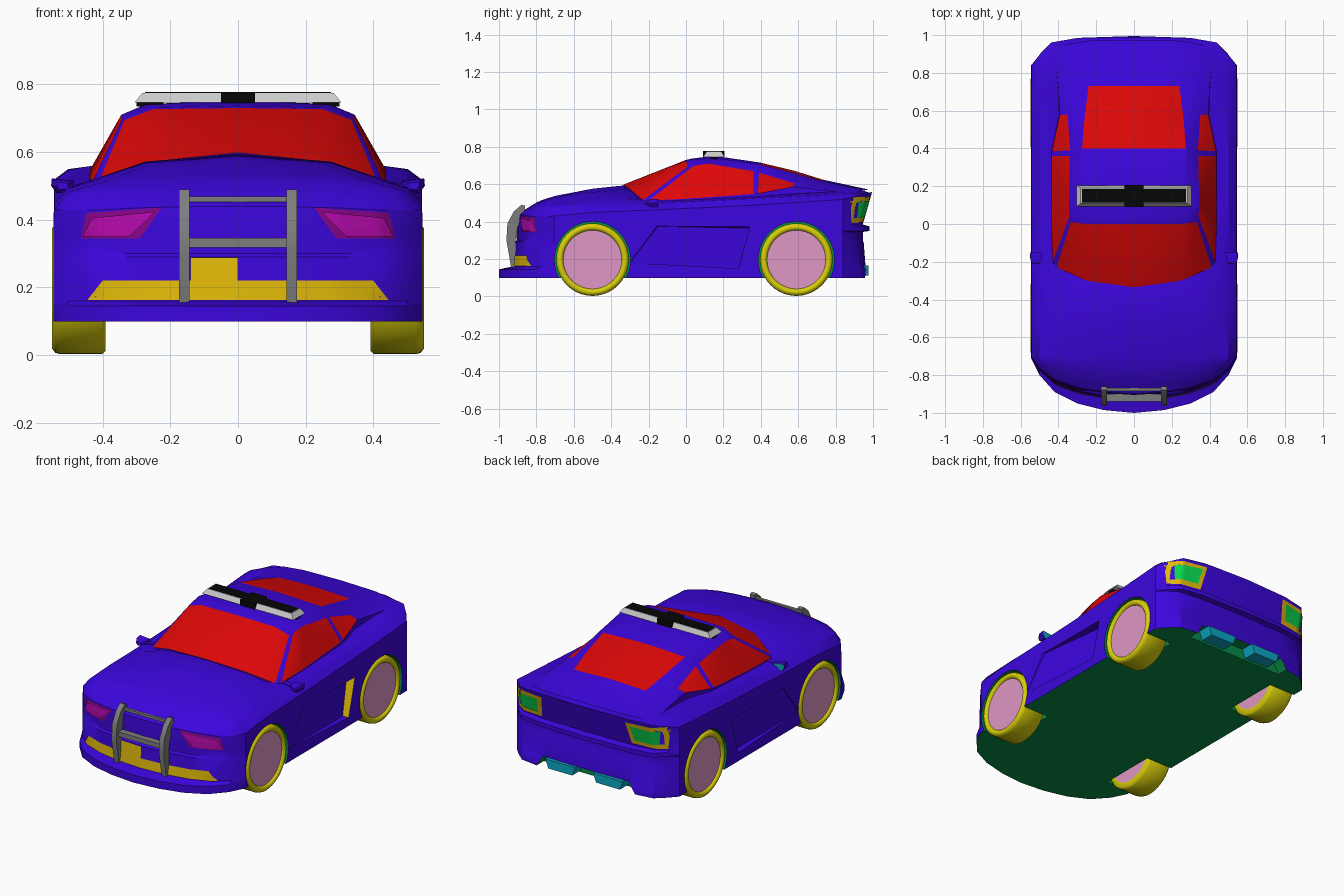
import bpy, bmesh, math
from mathutils import Vector
from mathutils.bvhtree import BVHTree

if "Cube" in bpy.data.objects:
    bpy.data.objects.remove(bpy.data.objects["Cube"])


def mat(name, rgb):
    m = bpy.data.materials.new(name)
    m.diffuse_color = (*[(c / 255) ** 2.2 for c in rgb], 1)
    m.use_nodes = True
    m.node_tree.nodes["Principled BSDF"].inputs["Base Color"].default_value = m.diffuse_color
    return m


PAINT, GLASS = mat("paint", (62, 14, 220)), mat("glass", (222, 16, 16))
FLOOR, TRIM = mat("underbody", (14, 140, 72)), mat("trim", (225, 185, 18))
TYRE, RIM = mat("tyre", (215, 205, 18)), mat("rim", (222, 150, 195))
LAMP, LENS = mat("headlamp", (180, 18, 170)), mat("tail_lens", (18, 215, 80))
TEAL, BLACK = mat("teal", (20, 165, 195)), mat("black", (14, 14, 14))
STEEL, SILVER = mat("steel", (125, 125, 125)), mat("silver", (200, 200, 196))
LAMP_DARK = mat("headlamp_surround", (135, 14, 135))


def mesh(name, verts, faces, mats, idx=None, mirror=False, angle=30):
    """Build a mesh; optionally add the x-mirrored half and weld the seam."""
    bm = bmesh.new()
    for s in ((1, -1) if mirror else (1,)):
        vs = [bm.verts.new((s * v[0], v[1], v[2])) for v in verts]
        for i, f in enumerate(faces):
            bm.faces.new([vs[k] for k in f]).material_index = idx[i] if idx else 0
    bmesh.ops.remove_doubles(bm, verts=bm.verts, dist=1e-4)
    bmesh.ops.recalc_face_normals(bm, faces=bm.faces)
    me = bpy.data.meshes.new(name)
    bm.to_mesh(me)
    bm.free()
    for m in mats:
        me.materials.append(m)
    me.shade_smooth()
    me.set_sharp_from_angle(angle=math.radians(angle))
    ob = bpy.data.objects.new(name, me)
    bpy.context.collection.objects.link(ob)
    return ob


def loft(name, rings, mats, caps=(0, 0), side=0, mirror=False, angle=30):
    """Skin a row of closed rings; caps holds the end-face material slots."""
    n = len(rings[0])
    verts = [p for r in rings for p in r]
    faces = [(k * n + i, k * n + (i + 1) % n, (k + 1) * n + (i + 1) % n, (k + 1) * n + i)
             for k in range(len(rings) - 1) for i in range(n)]
    idx = [side] * len(faces)
    if caps:
        faces += [tuple(range(n)), tuple(range(len(verts) - n, len(verts)))]
        idx += list(caps)
    return mesh(name, verts, faces, mats, idx, mirror, angle)


def prism(name, yz, x0, x1, mats, **kw):
    return loft(name, [[(x, y, z) for y, z in yz] for x in (x0, x1)], mats, **kw)


def box(name, x0, x1, y0, y1, z0, z1, mats, **kw):
    return prism(name, [(y0, z0), (y1, z0), (y1, z1), (y0, z1)], x0, x1, mats, **kw)


def circle(r, x, cy, cz=0.197, n=40):
    return [(x, cy + r * math.cos(2 * math.pi * i / n), cz + r * math.sin(2 * math.pi * i / n))
            for i in range(n)]


def curve(pts):
    """Piecewise linear height along the car."""
    def f(y):
        for (a, b), (c, d) in zip(pts, pts[1:]):
            if y <= c:
                return b + (d - b) * max(0, (y - a) / (c - a))
        return pts[-1][1]
    return f


# Body shell: plan outline stacked in rings (height, nose reach, tail reach, width)
plan = [(0, -1), (.16, -.985), (.3, -.95), (.42, -.89), (.5, -.80), (.545, -.71), (.545, -.5),
        (.545, -.33), (.545, -.15), (.545, .1), (.545, .4), (.545, .7), (.545, .84),
        (.50, .90), (.44, .965), (.3, .99), (0, 1)]
shoulder = curve([(-.9, .44), (-.8, .425), (-.7, .43), (-.5, .45), (0, .47), (.5, .495), (.85, .52), (1, .56)])
fender = curve([(-.86, .465), (-.7, .482), (-.5, .492), (-.2, .495), (.4, .525), (.9, .553)])
crease = curve([(-.78, .502), (-.6, .517), (-.33, .526), (-.2, .51), (.4, .54), (.9, .565)])
hood = curve([(-.78, .51), (-.7, .53), (-.5, .558), (-.33, .572), (-.15, .52), (0, .5),
              (.6, .51), (.8, .55), (.98, .562)])
spine = curve([(-.78, .512), (-.7, .538), (-.5, .576), (-.33, .594), (-.15, .54), (0, .5),
               (.6, .52), (.8, .555), (.98, .565)])
layers = [(.10, 1, .97, 1), (.145, 1, .97, 1), (.16, .93, .96, 1), (.29, .92, .95, 1),
          (.30, .905, .945, 1), (.345, .905, .945, 1), (.35, .905, .98, 1), (.375, .905, .98, 1),
          (.385, .905, .945, 1), (shoulder, .90, .995, .995), (fender, .86, .985, .92),
          (crease, .80, .95, .75), (hood, .77, .93, .50)]
n = len(plan)
verts = []
for z, nose, tail, w in layers:
    for x, y in plan:
        if y < -.7:
            y = -.7 + (y + .7) * (nose - .7) / .3
        elif y > .84:
            y = .84 + (y - .84) * (tail - .84) / .16
        verts.append((x * w, y, z(y) if callable(z) else z))
top = len(verts) - n
verts += [(0, y, spine(y)) for _, y, _ in verts[top:]]
verts[top], verts[top + n - 1] = verts[top + n], verts[-1]
faces = [(k * n + i, k * n + i + 1, (k + 1) * n + i + 1, (k + 1) * n + i)
         for k in range(len(layers) - 1) for i in range(n - 1)]
faces += [(top, top + 1, top + n + 1), (top + n - 2, top + n - 1, top + 2 * n - 2)]
faces += [(top + i, top + i + 1, top + n + i + 1, top + n + i) for i in range(1, n - 2)]
faces.append(tuple(range(n)))
SLOTS = [PAINT, FLOOR, TRIM]
body = mesh("body", verts, faces, SLOTS, [0] * (len(faces) - 1) + [1], True)

# Cut wheel wells, door scoops and the rear diffuser notch
WHEELS = {"front": -.5, "rear": .59}
cutters = [loft("cut_well", [circle(.203, .37, y), circle(.203, .7, y)], SLOTS, (1, 1), 1, True)
           for y in WHEELS.values()]
scoop = [(-.22, .39), (.34, .38), (.28, .15), (-.3, .18)]
inner = [(x, *p) for x, p in zip((.54, .50, .505, .543), scoop)]
inner[0], inner[1] = (.54, -.15, .375), (.49, .34, .365)
sc = loft("cut_scoop", [inner, [(.6, *p) for p in scoop]], SLOTS, mirror=True)
for f in sc.data.polygons:
    if f.center.y > .25:
        f.material_index = 2
cutters.append(sc)
cutters.append(loft("cut_diffuser", [[(-.36, y, .05), (.36, y, .05), (.29, y, .165), (-.29, y, .165)]
                                     for y in (.89, 1.1)], SLOTS, (1, 1), 1))
for c in cutters:
    c.hide_render = True
    m = body.modifiers.new("cut", "BOOLEAN")
    m.operation, m.object, m.solver = "DIFFERENCE", c, "EXACT"
dg = bpy.context.evaluated_depsgraph_get()
cut = bpy.data.meshes.new_from_object(body.evaluated_get(dg))
body.modifiers.clear()
body.data = cut
cut.set_sharp_from_angle(angle=math.radians(30))
for c in cutters:
    bpy.data.objects.remove(c)

# Cabin: rows of centre, rail, roof edge and sill points from windscreen to tail
rows = [[(0, 0, .73), (.25, 0, .727), (.335, .01, .695), (.41, -.23, .515)],
        [(0, .03, .737), (.26, .03, .732), (.342, .04, .698), (.43, -.2, .513)],
        [(0, .15, .752), (.27, .15, .742), (.345, .12, .71), (.437, 0, .522)],
        [(0, .39, .717), (.275, .39, .707), (.34, .36, .67), (.437, .36, .548)],
        [(0, .40, .715), (.275, .40, .705), (.338, .39, .662), (.435, .385, .55)],
        [(0, .58, .672), (.26, .58, .66), (.352, .58, .605), (.395, .575, .587)],
        [(0, .73, .625), (.24, .73, .617), (.35, .72, .59), (.40, .72, .568)],
        [(0, .975, .572), (.24, .97, .57), (.36, .95, .567), (.42, .9, .555)]]
verts = [p for r in rows for p in r + [(r[3][0] + .005, r[3][1], r[3][2] - .07)]]
faces, idx = [], []
for k in range(7):
    for i in range(4):
        a = k * 5 + i
        faces.append((a, a + 1, a + 6, a + 5))
        idx.append(int((i == 2 and k in (1, 2, 4)) or (i == 0 and k in (4, 5))))
screen = [(0, -.335, .598), (.25, -.30, .573)]
b = len(verts)
verts += screen + [(x, y, z - .06) for x, y, z in screen]
faces += [(b, b + 1, 1, 0), (b + 1, 3, 2, 1), (b, b + 1, b + 3, b + 2), (b + 1, 3, 4, b + 3)]
idx += [1, 1, 0, 0]
mesh("cabin", verts, faces, [PAINT, GLASS], idx, True, 25)

# Lamps, grille and plate: patches projected onto the body
bvh = BVHTree.FromPolygons([v.co for v in cut.vertices], [p.vertices[:] for p in cut.polygons])


def patch(name, quad, front, m, lift=.004, mirror=True, nu=12, nv=6):
    s = -1 if front else 1
    a, b, c, d = [Vector(q) for q in quad]
    pts = []
    for j in range(nv + 1):
        for i in range(nu + 1):
            p = a.lerp(b, i / nu).lerp(d.lerp(c, i / nu), j / nv)
            hit = bvh.ray_cast(Vector((p.x, 2 * s, p.y)), Vector((0, -s, 0)))[0]
            pts.append((p.x, (hit.y if hit else s * .8) + s * lift, p.y))
    w = nu + 1
    mesh(name, pts, [(j * w + i, j * w + i + 1, (j + 1) * w + i + 1, (j + 1) * w + i)
                     for j in range(nv) for i in range(nu)], [m], mirror=mirror)


patch("headlight_surround", [(.29, .345), (.465, .345), (.447, .42), (.225, .436)], True, LAMP_DARK)
patch("headlight", [(.32, .35), (.46, .35), (.432, .405), (.245, .424)], True, LAMP, .009)
patch("lower_grille", [(0, .163), (.445, .163), (.40, .22), (0, .22)], True, TRIM)
patch("front_plate", [(-.14, .22), (0, .22), (0, .288), (-.14, .288)], True, TRIM, .006, False)
patch("taillight_frame", [(.30, .40), (.50, .392), (.515, .53), (.28, .535)], False, TRIM)
patch("taillight_lens", [(.325, .425), (.465, .42), (.475, .505), (.31, .515)], False, LENS, .009)

# Wheels
section = [(.155, .392), (.185, .392), (.194, .402), (.194, .525), (.190, .54), (.178, .549),
           (.166, .547), (.157, .538), (.155, .52)]
for label, y in WHEELS.items():
    loft(label + "_tyres", [circle(r, x, y) for r, x in section], [TYRE], None, mirror=True, angle=60)
    loft(label + "_rims", [circle(.157, .394, y), circle(.157, .534, y)], [RIM], mirror=True)

# Push bar on the nose
upright = [(-.935, .155), (-.96, .30), (-.955, .39), (-.92, .455), (-.88, .49), (-.86, .485),
           (-.865, .44), (-.90, .37), (-.912, .30), (-.895, .155)]
prism("push_bar_uprights", upright, .143, .175, [STEEL], mirror=True)
box("push_bar_upper_rail", -.15, .15, -.885, -.868, .453, .468, [STEEL])
box("push_bar_lower_rail", -.15, .15, -.94, -.90, .318, .346, [STEEL])

# Roof light bar
loft("light_bar", [[(-w, y0, z), (w, y0, z), (w, y1, z), (-w, y1, z)]
                   for w, y0, y1, z in ((.305, .092, .205, .747), (.282, .11, .19, .775))], [SILVER])
box("light_bar_top", -.275, .275, .114, .186, .773, .777, [BLACK])
box("light_bar_centre", -.05, .05, .09, .207, .745, .778, [BLACK])
box("light_bar_feet", .22, .30, .13, .17, .735, .748, [BLACK], mirror=True)

# Door mirrors
head = [(.485, .483), (.535, .478), (.552, .50), (.55, .522), (.485, .516)]
loft("door_mirrors", [[(.518 + (x - .518) * s, y, .5 + (z - .5) * s) for x, z in head]
                      for y, s in ((-.21, .5), (-.19, .9), (-.15, 1))], [PAINT, TEAL], (0, 1), mirror=True)
loft("mirror_arms", [[(x, -.19, z), (x, -.16, z), (x, -.16, z + .015), (x, -.19, z + .015)]
                     for x, z in ((.42, .50), (.5, .487))], [PAINT], mirror=True)

# Exhaust outlets
loft("exhausts", [[(.06, y, .165), (.26, y, .165), (.24, y, .112), (.08, y, .112)]
                  for y in (.88, .975)], [TEAL], mirror=True)
